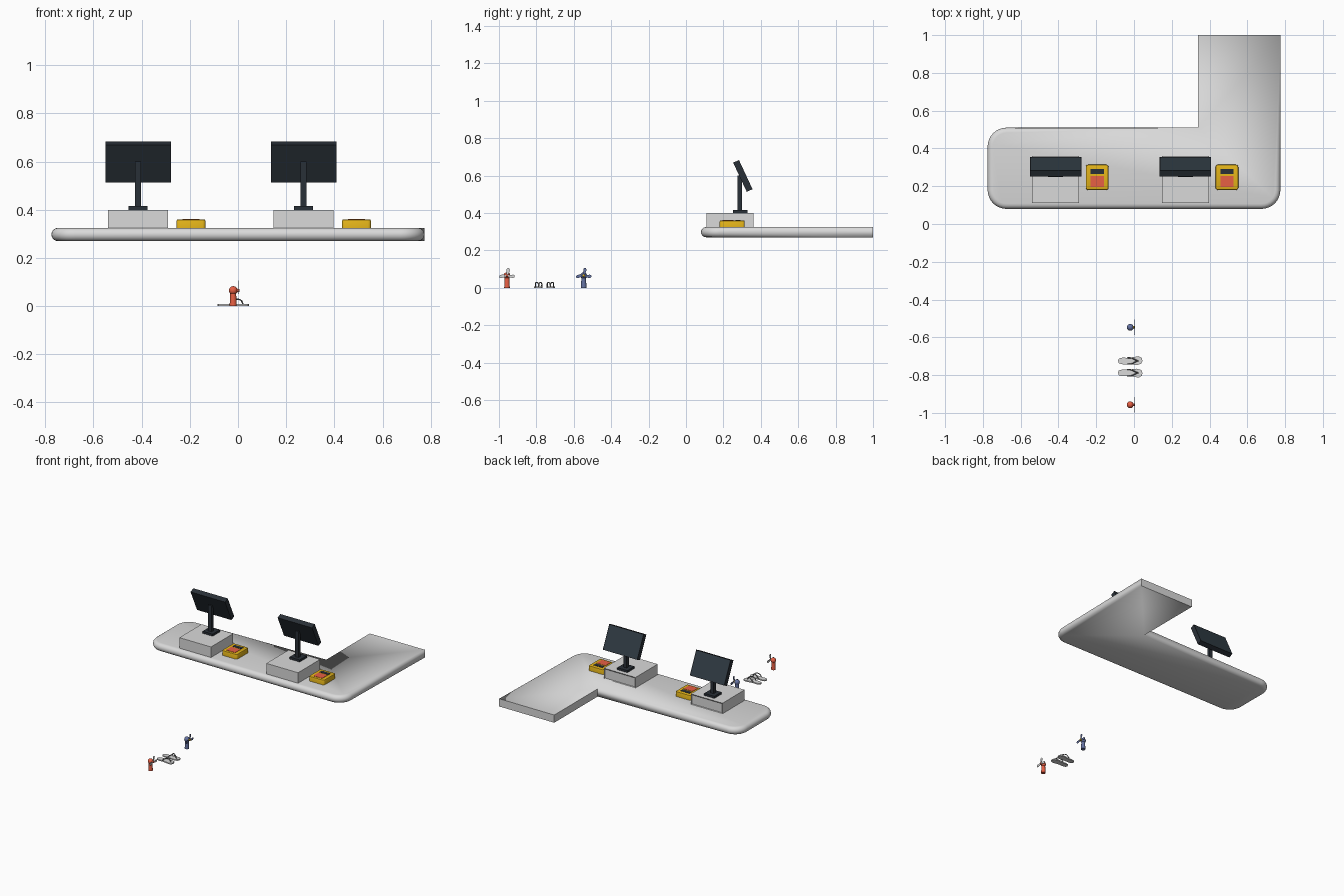
import bpy, bmesh, math
from mathutils import Vector, Matrix

if "Cube" in bpy.data.objects:
    bpy.data.objects.remove(bpy.data.objects["Cube"])


def material(name, rgb):
    m = bpy.data.materials.new(name)
    m.use_nodes = True
    color = (*rgb, 1)
    m.diffuse_color = color
    m.node_tree.nodes["Principled BSDF"].inputs["Base Color"].default_value = color
    return m


GREY = material("pale_grey", (0.7, 0.7, 0.7))
DARK = material("charcoal", (0.022, 0.029, 0.038))
SCREEN = material("screen_slate", (0.03, 0.045, 0.058))
YELLOW = material("amber", (0.78, 0.46, 0.01))
RED = material("coral_red", (0.83, 0.12, 0.06))
BLUE = material("dusty_blue", (0.13, 0.17, 0.36))
STRAP = material("strap_grey", (0.25, 0.25, 0.25))


def finish(name, bm, mats, smooth=None):
    bmesh.ops.recalc_face_normals(bm, faces=bm.faces)
    mesh = bpy.data.meshes.new(name)
    bm.to_mesh(mesh)
    bm.free()
    ob = bpy.data.objects.new(name, mesh)
    bpy.context.collection.objects.link(ob)
    for m in mats:
        mesh.materials.append(m)
    if smooth:
        bpy.ops.object.select_all(action='DESELECT')
        ob.select_set(True)
        bpy.context.view_layer.objects.active = ob
        bpy.ops.object.shade_smooth_by_angle(angle=math.radians(smooth))
    return ob


def box_bm(lo, hi):
    lo, hi = Vector(lo), Vector(hi)
    bm = bmesh.new()
    bmesh.ops.create_cube(bm, size=1)
    for v in bm.verts:
        v.co = Vector(a * b for a, b in zip(v.co, hi - lo)) + (lo + hi) / 2
    return bm


def box(name, lo, hi, mat):
    return finish(name, box_bm(lo, hi), [mat])


def inset_side(bm, normal, width, depth, index):
    """Inset the flat side facing the given way and give it a colour slot."""
    bm.normal_update()
    side = max(bm.faces, key=lambda f: f.normal.dot(Vector(normal)))
    bmesh.ops.inset_region(bm, faces=[side], thickness=width, depth=depth)
    side.material_index = index


def prism(name, points, place, thick, mat, smooth=None):
    """Extrude a flat outline; place maps outline coordinates to the model."""
    bm = bmesh.new()
    face = bm.faces.new([bm.verts.new((x, y, 0)) for x, y in points])
    new = bmesh.ops.extrude_face_region(bm, geom=[face])["geom"]
    for v in new:
        if isinstance(v, bmesh.types.BMVert):
            v.co.z += thick
    bm.transform(place)
    return finish(name, bm, [mat], smooth)


# L-shaped counter: rounded rim that fades to square at the back and at the return's end
def counter():
    x0, x1, y0, y1, ym, xi = -0.775, 0.775, 0.08, 1.0, 0.51, 0.34
    r, z0, z1 = 0.1, 0.27, 0.325
    half = (z1 - z0) / 2
    outline = [((xi, ym), (0, 1), 0)]
    for cx, cy, start in ((x0 + r, ym - r, 90), (x0 + r, y0 + r, 180), (x1 - r, y0 + r, 270)):
        for i in range(9):
            a = math.radians(start + i * 11.25)
            n = (math.cos(a), math.sin(a))
            outline.append(((cx + r * n[0], cy + r * n[1]), n, 1))
    outline += [((x1, y1), (1, 0), 0), ((xi, y1), (-1, 0), 0)]
    bm = bmesh.new()
    rings = []
    for k in range(-4, 5):
        a = math.radians(k * 22.5)
        ring = []
        for p, n, t in outline:
            inset = t * half * (1 - math.cos(a))
            z = half * (t * math.sin(a) + (1 - t) * (k > 0) - (1 - t) * (k <= 0))
            ring.append(bm.verts.new((p[0] - n[0] * inset, p[1] - n[1] * inset, z0 + half + z)))
        rings.append(ring)
    for a, b in zip(rings, rings[1:]):
        for i in range(len(a)):
            j = (i + 1) % len(a)
            bm.faces.new((a[i], a[j], b[j], b[i]))
    bm.faces.new(rings[-1])
    bm.faces.new(rings[0][::-1])
    bmesh.ops.remove_doubles(bm, verts=bm.verts, dist=0.0005)
    finish("counter", bm, [GREY], 50)


counter()


# One till: cash drawer, tilted monitor and card terminal
def till(label, x):
    bm = box_bm((x - 0.125, 0.11, 0.322), (x + 0.125, 0.36, 0.4))
    inset_side(bm, (0, 1, 0), 0.01, -0.005, 0)
    finish(label + "_cash_drawer", bm, [GREY])

    box(label + "_monitor_base", (x - 0.04, 0.25, 0.4), (x + 0.04, 0.33, 0.415), DARK)
    box(label + "_monitor_pole", (x - 0.013, 0.275, 0.415), (x + 0.013, 0.3, 0.6), DARK)
    bm = box_bm((-0.136, -0.017, -0.086), (0.136, 0.017, 0.086))
    inset_side(bm, (0, 1, 0), 0.008, -0.003, 1)
    bm.transform(Matrix.Translation((x, 0.304, 0.598)) @ Matrix.Rotation(math.radians(25), 4, 'X'))
    finish(label + "_monitor", bm, [DARK, SCREEN])

    tx = x + 0.22
    bm = box_bm((tx - 0.06, 0.18, 0.322), (tx + 0.06, 0.314, 0.36))
    edges = [e for e in bm.edges if abs((e.verts[0].co - e.verts[1].co).z) > 0.01]
    bmesh.ops.bevel(bm, geom=edges, offset=0.012, segments=3, profile=0.5, affect='EDGES')
    rim = [e for e in bm.edges if all(v.co.z > 0.359 for v in e.verts)]
    bmesh.ops.bevel(bm, geom=rim, offset=0.006, segments=2, profile=0.5, affect='EDGES')
    finish(label + "_card_terminal", bm, [YELLOW], 40)
    box(label + "_terminal_display", (tx - 0.035, 0.265, 0.358), (tx + 0.035, 0.291, 0.362), DARK)
    box(label + "_terminal_keypad", (tx - 0.035, 0.196, 0.358), (tx + 0.035, 0.255, 0.362), RED)


till("right", -0.415)
till("left", 0.272)


# Small hand fan: handle, round motor, hub and three paddle blades
def fan(label, y, body, blade, hub):
    def lathe(part, mat, r1, r2, depth, place):
        bm = bmesh.new()
        bmesh.ops.create_cone(bm, cap_ends=True, segments=16, radius1=r1, radius2=r2,
                              depth=depth, matrix=place)
        finish(label + part, bm, [mat], 40)

    x, z = -0.02, 0.065
    turn = Matrix.Rotation(math.radians(90), 4, 'Y')
    lathe("_handle", body, 0.015, 0.012, 0.056, Matrix.Translation((x, y, 0.028)))
    bm = bmesh.new()
    bmesh.ops.create_uvsphere(bm, u_segments=16, v_segments=10, radius=0.018,
                              matrix=Matrix.Translation((x, y, z)))
    finish(label + "_motor", bm, [body], 60)
    lathe("_hub", hub, 0.009, 0.006, 0.02, Matrix.Translation((-0.004, y, z)) @ turn)
    paddle = [(0.004, -0.004), (0.02, -0.009), (0.034, -0.01), (0.041, -0.004),
              (0.041, 0.004), (0.034, 0.008), (0.02, 0.006), (0.004, 0.004)]
    upright = Matrix(((0, 0, 1, 0), (1, 0, 0, y), (0, 1, 0, z), (0, 0, 0, 1)))
    for i, angle in enumerate((80, 190, -5)):
        spin = Matrix.Rotation(math.radians(angle), 4, 'Z')
        prism(f"{label}_blade_{i + 1}", paddle, upright @ spin, 0.002, blade)


fan("red_fan", -0.957, RED, GREY, RED)
fan("blue_fan", -0.547, BLUE, BLUE, YELLOW)


# Sandal: sole with a V strap, mirrored for the pair
def sandal(label, y, side):
    sole = [(-0.085, 0), (-0.08, 0.013), (-0.06, 0.018), (-0.03, 0.016), (0, 0.021), (0.025, 0.025),
            (0.041, 0.016), (0.045, 0), (0.038, -0.015), (0.015, -0.022), (-0.02, -0.018),
            (-0.06, -0.018), (-0.08, -0.013)]
    place = Matrix.Translation((0, y, 0)) @ Matrix.Diagonal((1, side, 1, 1))
    prism(label + "_sole", sole, place, 0.008, GREY, 40)
    toe = Vector((0.022, y, 0.006))
    curve = bpy.data.curves.new(label + "_strap", 'CURVE')
    curve.dimensions = '3D'
    curve.bevel_depth = 0.003
    curve.bevel_resolution = 1
    curve.resolution_u = 5
    for s in (-1, 1):
        path = [toe, Vector((0.012, y + s * 0.003, 0.024)),
                Vector((-0.012, y + s * 0.015, 0.027)), Vector((-0.035, y + s * 0.017, 0.006))]
        spline = curve.splines.new('BEZIER')
        spline.bezier_points.add(len(path) - 1)
        for bp, co in zip(spline.bezier_points, path):
            bp.co = co
            bp.handle_left_type = bp.handle_right_type = 'AUTO'
    curve.materials.append(STRAP)
    bpy.context.collection.objects.link(bpy.data.objects.new(label + "_strap", curve))


sandal("left_sandal", -0.725, 1)
sandal("right_sandal", -0.788, -1)
